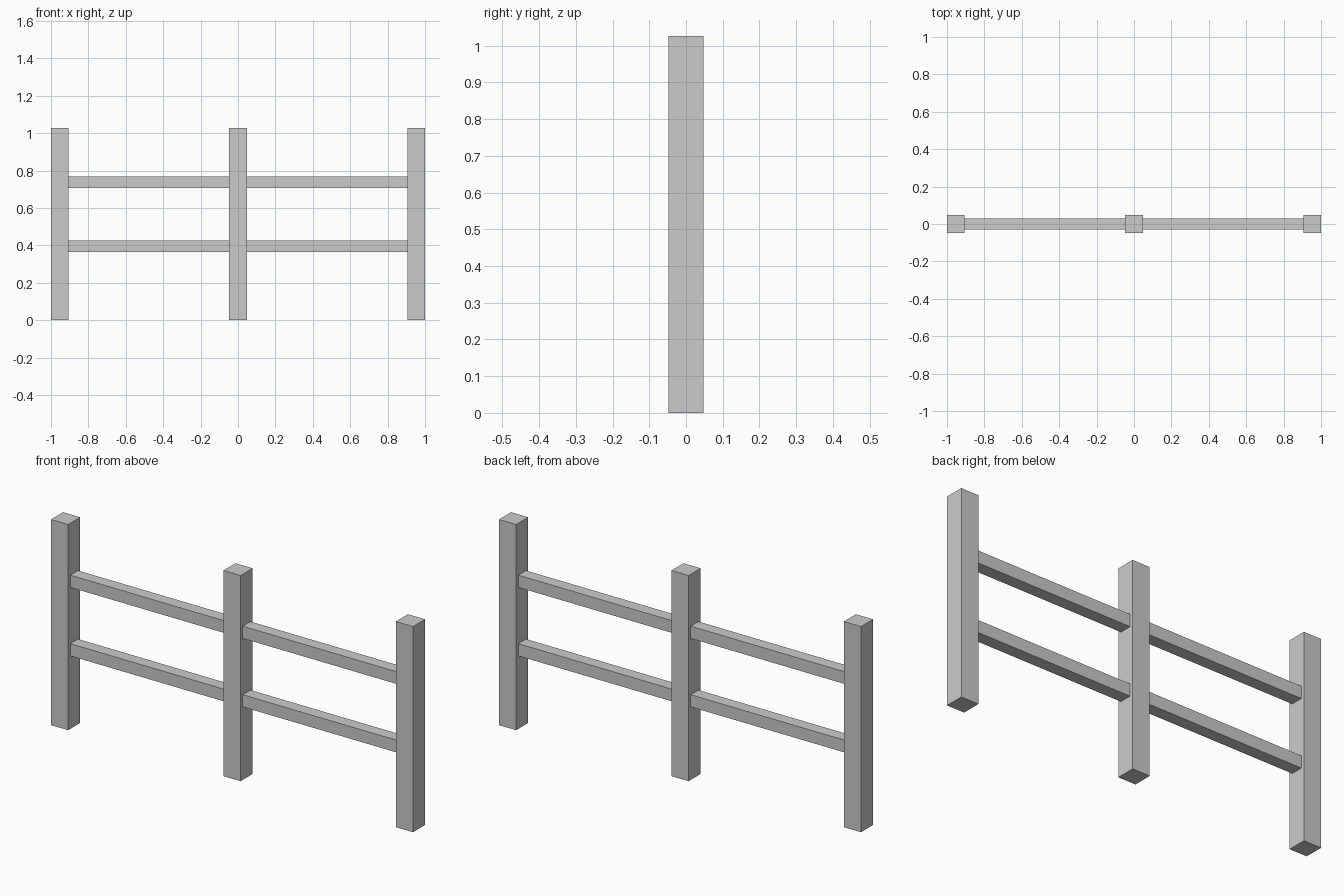
import bpy

if "Cube" in bpy.data.objects:
    bpy.data.objects.remove(bpy.data.objects["Cube"])

POST_W, POST_H = 0.095, 1.027
RAIL_W = 0.061
POST_X = 1.0 - POST_W / 2


def box(name, center, size):
    bpy.ops.mesh.primitive_cube_add(size=1, location=center)
    obj = bpy.context.object
    obj.name = name
    obj.scale = size
    bpy.ops.object.transform_apply(location=False, rotation=False, scale=True)
    return obj


# Three square posts
for label, x in (("left", -POST_X), ("middle", 0.0), ("right", POST_X)):
    box(f"{label}_post", (x, 0, POST_H / 2), (POST_W, POST_W, POST_H))

# Two levels of rails, spanning between the facing sides of the posts
rail_length = POST_X - POST_W
for level, z in (("lower", 0.395), ("upper", 0.737)):
    for side, sign in (("left", -1), ("right", 1)):
        box(f"{level}_{side}_rail", (sign * POST_X / 2, 0, z),
            (rail_length, RAIL_W, RAIL_W))
